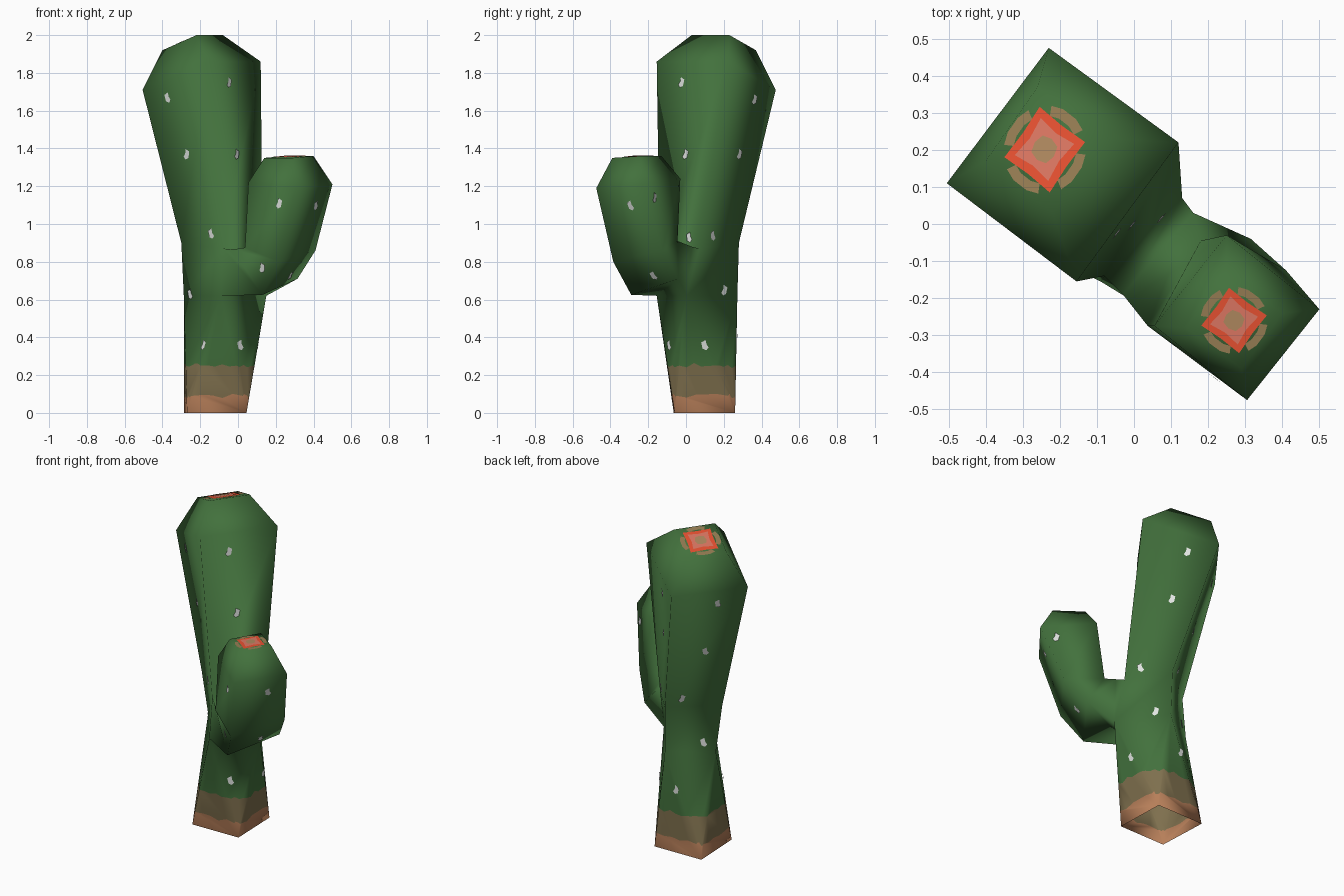
import bpy
import bmesh
import math
import random
from mathutils import Vector
from mathutils.bvhtree import BVHTree

random.seed(4)
default_cube = bpy.data.objects.get("Cube")
if default_cube:
    bpy.data.objects.remove(default_cube, do_unlink=True)


def make_material(name, red, green, blue):
    material = bpy.data.materials.new(name)
    material.use_nodes = True
    colour = (red, green, blue, 1)
    material.diffuse_color = colour
    material.node_tree.nodes["Principled BSDF"].inputs["Base Color"].default_value = colour
    return material


cactus_green = make_material("cactus green", .055, .165, .046)
olive_brown = make_material("olive brown", .21, .16, .075)
clay_brown = make_material("clay brown", .47, .21, .1)
petal_red = make_material("petal red", .78, .08, .03)
petal_pink = make_material("petal pink", .7, .18, .12)
flower_tan = make_material("flower tan", .42, .24, .11)
outer_tan = make_material("outer petal tan", .3, .2, .085)
spine_white = make_material("spine white", .75, .77, .75)


def make_object(name, bm, materials):
    mesh = bpy.data.meshes.new(name)
    bm.to_mesh(mesh)
    bm.free()
    for material in materials:
        mesh.materials.append(material)
    thing = bpy.data.objects.new(name, mesh)
    bpy.context.collection.objects.link(thing)
    return thing


def add_ring(bm, corners):
    return [bm.verts.new(corner) for corner in corners]


def skin(bm, rings, skip=(), twisted=()):
    """Join neighbouring rings of four corners; twisted levels get split quads."""
    for level, (low, high) in enumerate(zip(rings, rings[1:])):
        for i in range(4):
            j = (i + 1) % 4
            if (level, i) in skip:
                continue
            if level in twisted:
                bm.faces.new((low[i], low[j], high[i]))
                bm.faces.new((low[j], high[j], high[i]))
            else:
                bm.faces.new((low[i], low[j], high[j], high[i]))


# Trunk corners, each ring in the order front, right, back, left
trunk_rings = [
    [(-.27, -.065, 0), (.045, -.06, 0), (.035, .26, 0), (-.285, .255, 0)],
    [(-.09, -.155, .62), (.15, .005, .62), (-.045, .272, .62), (-.287, .115, .62)],
    [(-.08, -.14, .87), (.13, .07, .87), (-.05, .28, .9), (-.30, .07, .9)],
    [(-.155, -.155, 1.86), (.12, .22, 1.86), (-.23, .475, 1.71), (-.505, .11, 1.71)],
    [(-.22, .03, 2), (-.08, .23, 2), (-.26, .37, 1.92), (-.40, .17, 1.92)],
]
# Arm corners, in the order outer front, outer right, inner back, inner left
arm_rings = [
    [(.13, -.29, .625), (.315, -.04, .71), (.16, .03, .88), (-.03, -.19, .865)],
    [(.22, -.385, .8), (.41, -.125, .86), (.18, -.045, .91), (.037, -.275, .875)],
    [(.305, -.475, 1.19), (.5, -.23, 1.21), (.25, -.03, 1.24), (.055, -.275, 1.22)],
    [(.29, -.39, 1.35), (.40, -.24, 1.36), (.25, -.13, 1.36), (.14, -.28, 1.35)],
]

# Body: trunk skin with an opening from which the arm grows
body = bmesh.new()
trunk = [add_ring(body, ring) for ring in trunk_rings]
skin(body, trunk, skip={(1, 0)}, twisted={0})
socket = [trunk[1][0], trunk[1][1], trunk[2][1], trunk[2][0]]
arm = [socket] + [add_ring(body, ring) for ring in arm_rings]
skin(body, arm)
body.faces.new(trunk[-1])
body.faces.new(arm[-1])

# Wavy colour bands around the foot
band_heights = (.09, .25)
for height in band_heights:
    cut = bmesh.ops.bisect_plane(
        body, geom=body.verts[:] + body.edges[:] + body.faces[:],
        plane_co=(0, 0, height), plane_no=(0, 0, 1))
    edges = [e for e in cut["geom_cut"] if isinstance(e, bmesh.types.BMEdge)]
    bmesh.ops.subdivide_edges(body, edges=edges, cuts=4)
    for vert in body.verts:
        if abs(vert.co.z - height) < .001 and len(vert.link_edges) == 2:
            vert.co.z += random.uniform(-.014, .014)
for face in body.faces:
    middle = face.calc_center_bounds().z
    if middle < band_heights[0]:
        face.material_index = 2
    elif middle < band_heights[1]:
        face.material_index = 1
    face.smooth = True
surface = BVHTree.FromBMesh(body)
make_object("cactus_body", body, [cactus_green, olive_brown, clay_brown])


# Flowers: thin layered shapes spread over each top face
def star_points(tip, valley):
    points = []
    for i in range(8):
        radius = valley if i % 2 else tip
        angle = i * math.pi / 4
        points.append((radius * math.cos(angle), radius * math.sin(angle)))
    return points


def arc_points(middle, inner, outer, half_width):
    angles = [middle + half_width * step for step in (-1, -.4, .4, 1)]
    rim = [(outer * math.cos(a), outer * math.sin(a)) for a in angles]
    return rim + [(inner * math.cos(a), inner * math.sin(a)) for a in reversed(angles)]


def make_flower(name, corners):
    corners = [Vector(corner) for corner in corners]
    centre = sum(corners, Vector()) / 4
    across = (corners[1] - corners[3]) / 2
    along = (corners[2] - corners[0]) / 2
    normal = across.cross(along).normalized()
    layers = [(arc_points(math.pi * (.25 + i / 2), .53, .69, .5), 3, .002) for i in range(4)]
    layers += [(star_points(.68, .46), 1, .003),
               (star_points(.5, .31), 2, .005),
               (star_points(.22, .2), 0, .007)]
    bm = bmesh.new()
    for points, colour, lift in layers:
        verts = [bm.verts.new(centre + across * u + along * v + normal * lift)
                 for u, v in points]
        bm.faces.new(verts).material_index = colour
    make_object(name, bm, [flower_tan, petal_red, petal_pink, outer_tan])


make_flower("trunk_flower", trunk_rings[-1])
make_flower("arm_flower", arm_rings[-1])

# Spines: small flat flecks laid on the skin, found by casting rays from each side
front_spots = [(-.37, 1.67), (-.05, 1.75), (-.27, 1.37), (-.01, 1.37), (-.14, .95),
               (.13, .77), (.22, 1.11), (-.25, .63), (-.18, .36), (.01, .36), (.41, 1.1)]
side_spots = [(.36, 1.66), (.28, 1.37), (.14, .94), (.2, .65), (.1, .36),
              (-.17, .73), (-.17, 1.14), (.02, .93)]
back_spots = [(-.38, 1.62), (-.27, 1.28), (-.13, .96), (-.225, .68), (-.12, .4)]
rays = [(Vector((x, -3, z)), Vector((0, 1, 0))) for x, z in front_spots]
rays += [(Vector((3, y, z)), Vector((-1, 0, 0))) for y, z in side_spots]
rays += [(Vector((x, 3, z)), Vector((0, -1, 0))) for x, z in back_spots]

flecks = bmesh.new()
for origin, direction in rays:
    hit, normal, index, distance = surface.ray_cast(origin, direction)
    if hit is None:
        continue
    if normal.dot(direction) > 0:
        normal = -normal
    right = Vector((0, 0, 1)).cross(normal).normalized()
    up = normal.cross(right)
    lean = random.choice((-1, 1))
    shape = [(-.8, .5), (-.5, -.7), (.3, -1), (.8, -.5), (.3, .2), (.2, 1)]
    verts = [flecks.verts.new(hit + normal * .005 + right * (u * lean * .025) + up * (v * .028))
             for u, v in shape]
    if lean < 0:
        verts.reverse()
    flecks.faces.new(verts)
make_object("spine_flecks", flecks, [spine_white])
